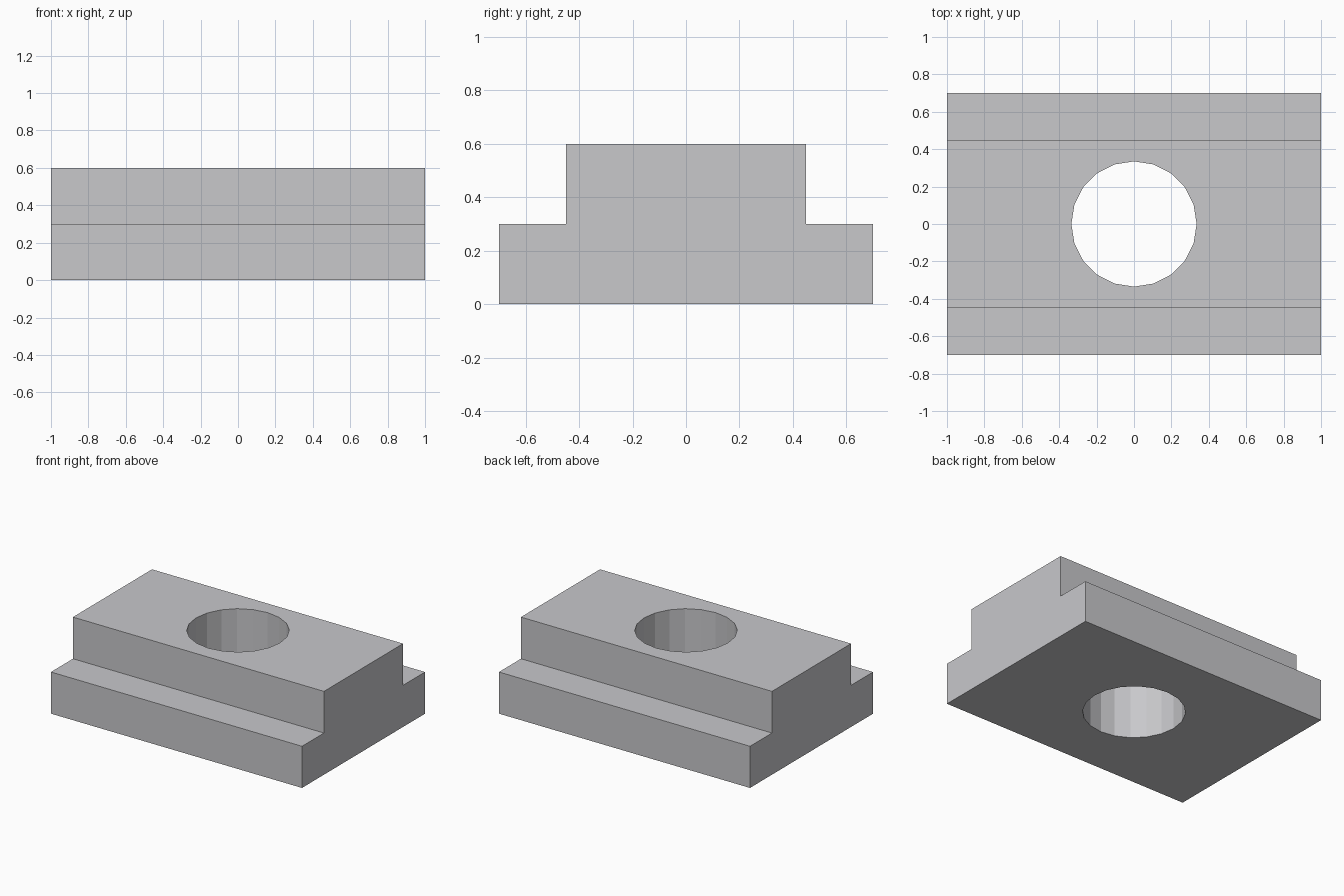
import bpy
import bmesh

LENGTH = 2.0
HOLE_RADIUS = 0.335
HOLE_SIDES = 20

cube = bpy.data.objects.get("Cube")
if cube:
    bpy.data.objects.remove(cube, do_unlink=True)

# Plain grey metal
metal = bpy.data.materials.new("grey metal")
metal.use_nodes = True
grey = (0.58, 0.58, 0.60, 1.0)
metal.diffuse_color = grey
metal.node_tree.nodes["Principled BSDF"].inputs["Base Color"].default_value = grey

# Stepped block: half profile mirrored, then extruded along x
half = [(0.70, 0.0), (0.70, 0.30), (0.45, 0.30), (0.45, 0.60)]
profile = half + [(-y, z) for y, z in reversed(half)]
bm = bmesh.new()
end = bm.faces.new([bm.verts.new((-LENGTH / 2, y, z)) for y, z in profile])
swept = bmesh.ops.extrude_face_region(bm, geom=[end])["geom"]
verts = [v for v in swept if isinstance(v, bmesh.types.BMVert)]
bmesh.ops.translate(bm, verts=verts, vec=(LENGTH, 0, 0))
bmesh.ops.recalc_face_normals(bm, faces=bm.faces)
mesh = bpy.data.meshes.new("stepped_block")
bm.to_mesh(mesh)
bm.free()
mesh.materials.append(metal)
block = bpy.data.objects.new("stepped_block", mesh)
bpy.context.collection.objects.link(block)

# Faceted cutter, turned so that a corner lies on the x axis
bm = bmesh.new()
bmesh.ops.create_cone(bm, cap_ends=True, segments=HOLE_SIDES,
                      radius1=HOLE_RADIUS, radius2=HOLE_RADIUS, depth=1.0)
cutter_mesh = bpy.data.meshes.new("hole_cutter")
bm.to_mesh(cutter_mesh)
bm.free()
cutter_mesh.materials.append(metal)
cutter = bpy.data.objects.new("hole_cutter", cutter_mesh)
cutter.location.z = 0.3
bpy.context.collection.objects.link(cutter)

# Through hole
cut = block.modifiers.new("through_hole", "BOOLEAN")
cut.operation = "DIFFERENCE"
cut.solver = "EXACT"
cut.object = cutter
bpy.context.view_layer.objects.active = block
bpy.ops.object.modifier_apply(modifier=cut.name)
bpy.data.objects.remove(cutter, do_unlink=True)
